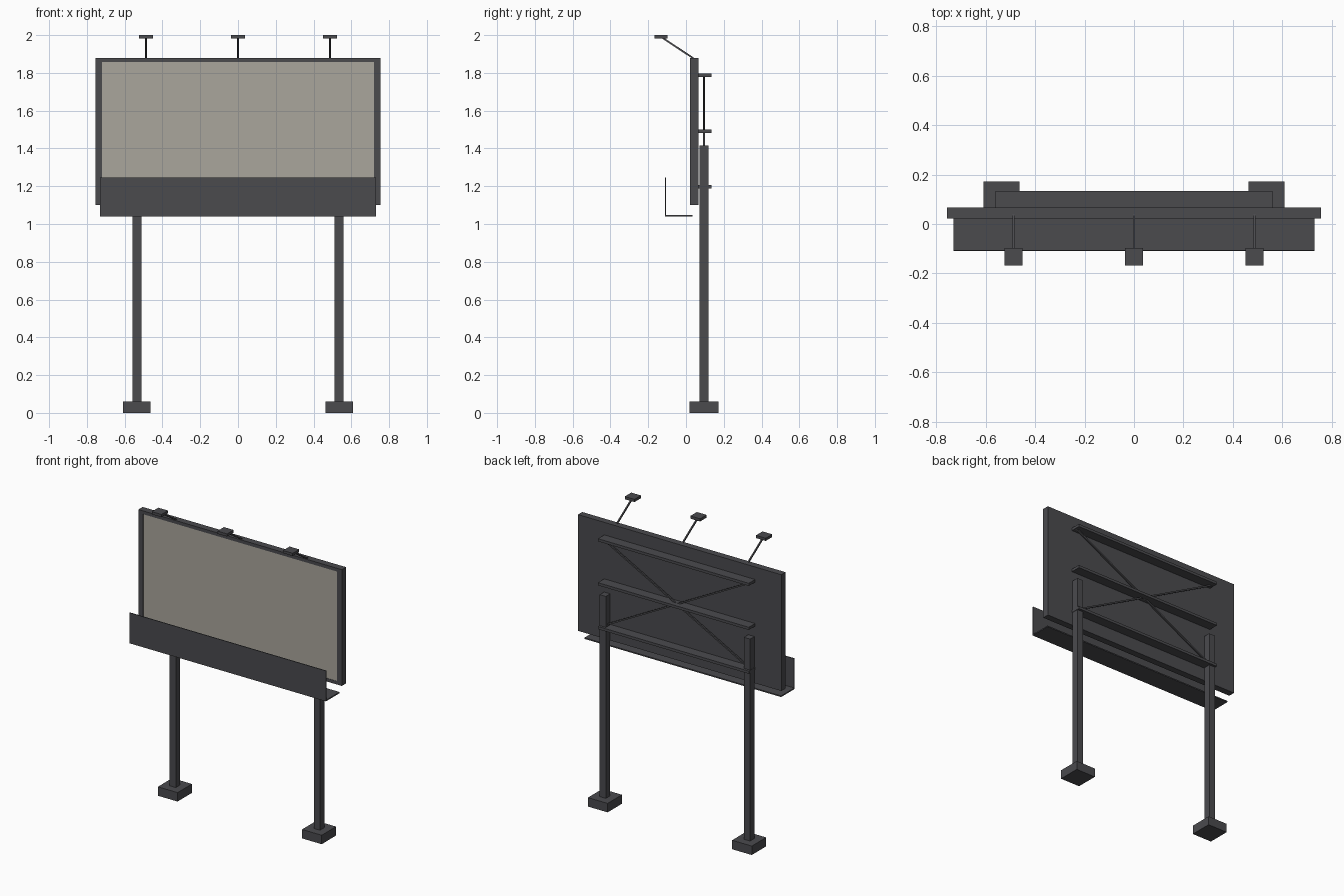
import bpy
from mathutils import Vector

default = bpy.data.objects.get("Cube")
if default:
    bpy.data.objects.remove(default, do_unlink=True)


def material(name, rgb):
    mat = bpy.data.materials.new(name)
    mat.use_nodes = True
    color = (*rgb, 1)
    mat.diffuse_color = color
    mat.node_tree.nodes["Principled BSDF"].inputs["Base Color"].default_value = color
    return mat


STEEL = material("dark steel", (0.069, 0.069, 0.076))
SCREEN = material("blank poster", (0.40, 0.38, 0.335))


def box(name, low, high, mat=STEEL):
    """Axis-aligned box between two corners."""
    low, high = Vector(low), Vector(high)
    bpy.ops.mesh.primitive_cube_add(size=1, location=(low + high) / 2)
    ob = bpy.context.object
    ob.name = name
    ob.scale = high - low
    bpy.ops.object.transform_apply(location=False, rotation=False)
    ob.data.materials.append(mat)
    return ob


def bar(name, start, end, width):
    """Square bar running between two points."""
    start, end = Vector(start), Vector(end)
    axis = end - start
    half = width / 2
    ob = box(name, (-half, -half, -axis.length / 2), (half, half, axis.length / 2))
    ob.rotation_mode = "QUATERNION"
    ob.rotation_quaternion = axis.to_track_quat("Z", "Y")
    ob.location = (start + end) / 2
    return ob


# Display board: backing, raised border and poster
W, BOTTOM, TOP = 0.755, 1.10, 1.88
FRONT, BACK = 0.022, 0.067
SIDE, EDGE = 0.035, 0.022
box("board_back", (-W, FRONT + 0.006, BOTTOM), (W, BACK, TOP))
box("frame_top", (-W, FRONT, TOP - EDGE), (W, FRONT + 0.006, TOP))
box("frame_bottom", (-W, FRONT, BOTTOM), (W, FRONT + 0.006, BOTTOM + EDGE))
for side, s in (("left", 1), ("right", -1)):
    xs = sorted((s * W, s * (W - SIDE)))
    box("frame_" + side, (xs[0], FRONT, BOTTOM + EDGE), (xs[1], FRONT + 0.006, TOP - EDGE))
box("poster", (-W + SIDE, FRONT + 0.002, BOTTOM + EDGE),
    (W - SIDE, FRONT + 0.006, TOP - EDGE), SCREEN)

# Service walkway: floor and front skirt
box("walkway_floor", (-0.73, -0.108, 1.04), (0.73, 0.034, 1.048))
box("walkway_skirt", (-0.73, -0.11, 1.04), (0.73, -0.105, 1.245))

# Posts on footings
for side, s in (("left", 1), ("right", -1)):
    x, y = s * 0.535, 0.095
    box("post_" + side, (x - 0.023, y - 0.023, 0.05), (x + 0.023, y + 0.023, 1.415))
    box("footing_" + side, (x - 0.073, y - 0.076, 0), (x + 0.073, y + 0.076, 0.06))

# Rear rails and crossed braces
for name, z in (("lower", 1.198), ("middle", 1.492), ("upper", 1.787)):
    box("rail_" + name, (-0.56, BACK, z - 0.009), (0.56, 0.134, z + 0.009))
for name, s in (("a", 1), ("b", -1)):
    bar("cross_brace_" + name, (s * 0.555, 0.095, 1.787), (-s * 0.555, 0.095, 1.198), 0.01)

# Lamps on sloping arms
for name, x in (("right", -0.487), ("centre", 0), ("left", 0.487)):
    bar("lamp_arm_" + name, (x, 0.038, 1.878), (x, -0.125, 1.986), 0.009)
    box("lamp_head_" + name, (x - 0.036, -0.167, 1.982), (x + 0.036, -0.098, 2.0))
